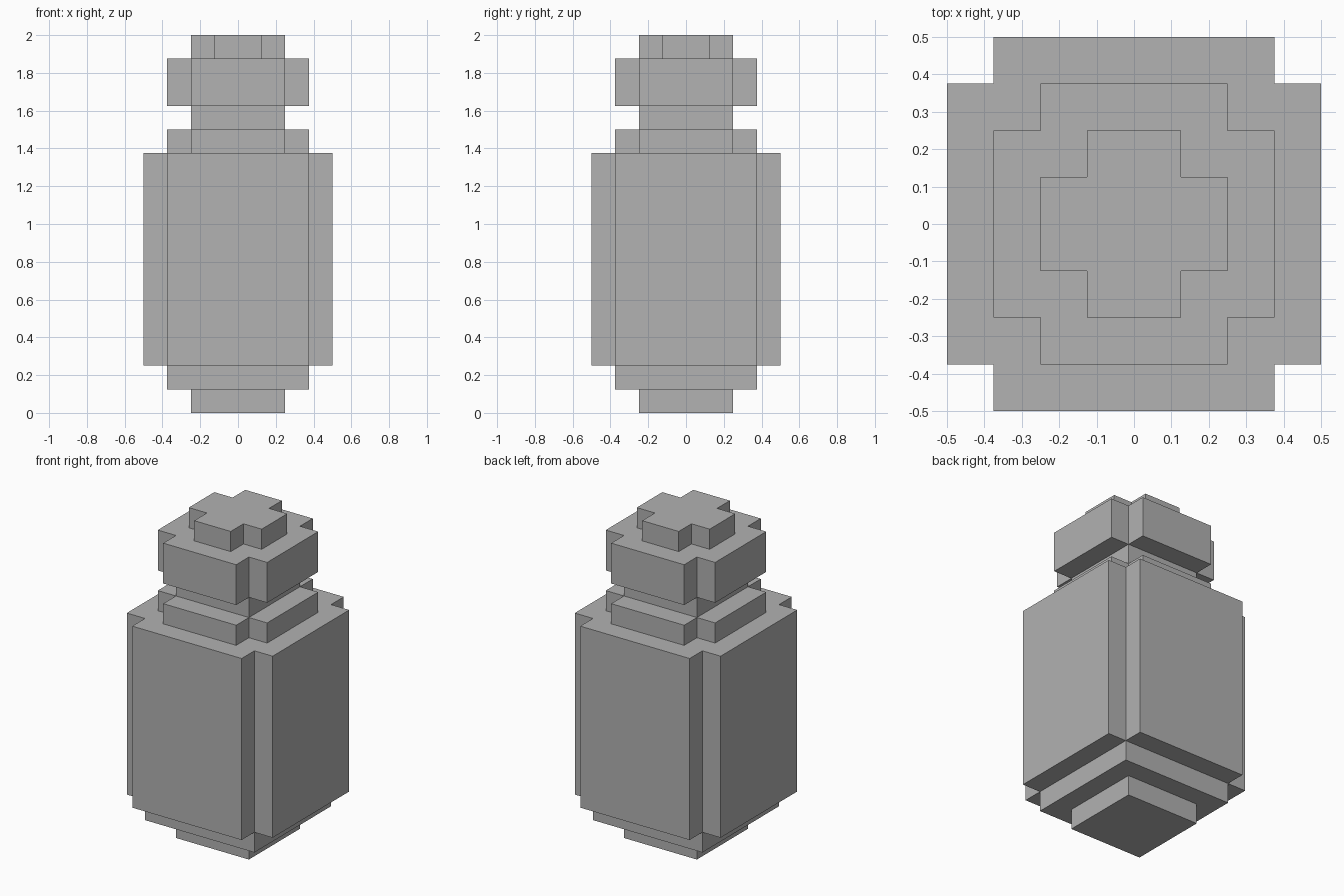
import bpy
import bmesh

cube = bpy.data.objects.get("Cube")
if cube:
    bpy.data.objects.remove(cube, do_unlink=True)

UNIT = 0.125  # edge of one block

grey = bpy.data.materials.new("plain grey")
grey.use_nodes = True
colour = (0.445, 0.445, 0.445, 1.0)
grey.diffuse_color = colour
grey.node_tree.nodes["Principled BSDF"].inputs["Base Color"].default_value = colour


def outline(half, notch):
    """Square outline, with its four corners cut out when notch > 0."""
    inner = half - notch
    if notch:
        corner = [(half, inner), (inner, inner), (inner, half)]
    else:
        corner = [(half, half)]
    points = []
    for _ in range(4):
        points += corner
        corner = [(-y, x) for x, y in corner]  # quarter turn
    return points


def layer(name, half, notch, bottom, top):
    """Extrude an outline upwards; all sizes are in blocks."""
    bm = bmesh.new()
    verts = [bm.verts.new((x * UNIT, y * UNIT, bottom * UNIT))
             for x, y in outline(half, notch)]
    base = bm.faces.new(verts)
    result = bmesh.ops.extrude_face_region(bm, geom=[base], use_keep_orig=True)
    raised = [v for v in result["geom"] if isinstance(v, bmesh.types.BMVert)]
    bmesh.ops.translate(bm, verts=raised, vec=(0, 0, (top - bottom) * UNIT))
    bmesh.ops.recalc_face_normals(bm, faces=bm.faces)
    mesh = bpy.data.meshes.new(name)
    bm.to_mesh(mesh)
    bm.free()
    mesh.materials.append(grey)
    obj = bpy.data.objects.new(name, mesh)
    bpy.context.collection.objects.link(obj)


# Bottle, from the foot up to the cap
layer("foot", 2, 0, 0, 1)
layer("base_step", 3, 0, 1, 2)
layer("body", 4, 1, 2, 11)
layer("shoulder", 3, 1, 11, 12)
layer("neck", 2, 0, 12, 13)
layer("stopper", 3, 1, 13, 15)
layer("stopper_top", 2, 1, 15, 16)
